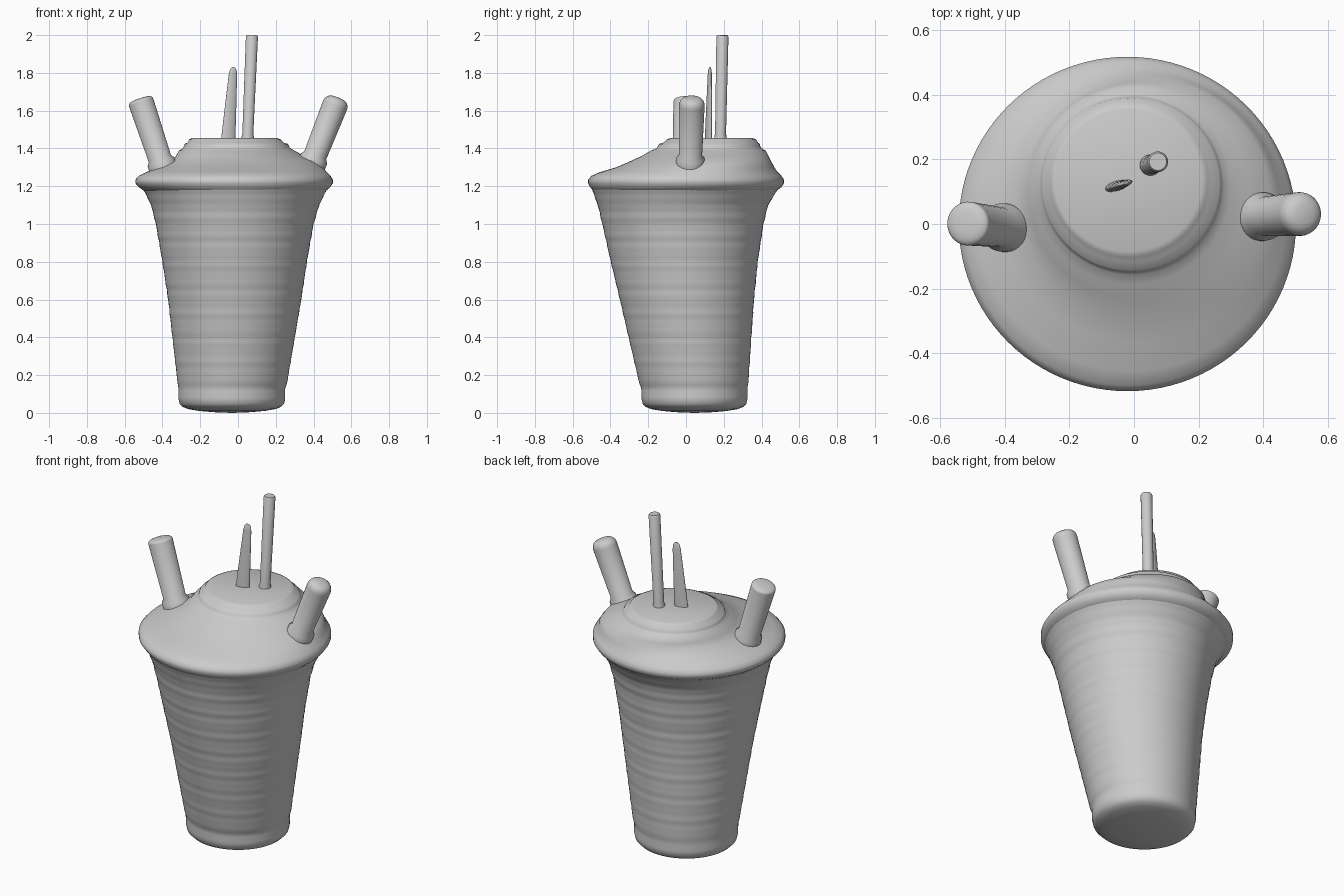
import bpy
import bmesh
import math
from mathutils import Vector

default_cube = bpy.data.objects.get("Cube")
if default_cube:
    bpy.data.objects.remove(default_cube, do_unlink=True)

SEGMENTS = 96


def make_material(name, colour):
    material = bpy.data.materials.new(name)
    material.use_nodes = True
    material.diffuse_color = colour
    material.node_tree.nodes["Principled BSDF"].inputs["Base Color"].default_value = colour
    return material


grey = make_material("plain grey", (0.6, 0.6, 0.6, 1))


def loft(name, loops, angle=40):
    """Skin a stack of closed loops, cap both ends and smooth the result."""
    mesh = bpy.data.meshes.new(name)
    bm = bmesh.new()
    rings = [[bm.verts.new(point) for point in loop] for loop in loops]
    count = len(rings[0])
    for lower, upper in zip(rings, rings[1:]):
        for i in range(count):
            j = (i + 1) % count
            bm.faces.new((lower[i], lower[j], upper[j], upper[i]))
    bm.faces.new(list(reversed(rings[0])))
    bm.faces.new(rings[-1])
    bmesh.ops.recalc_face_normals(bm, faces=bm.faces)
    bm.to_mesh(mesh)
    bm.free()
    mesh.materials.append(grey)
    part = bpy.data.objects.new(name, mesh)
    bpy.context.collection.objects.link(part)
    bpy.ops.object.select_all(action="DESELECT")
    part.select_set(True)
    bpy.context.view_layer.objects.active = part
    bpy.ops.object.shade_smooth_by_angle(angle=math.radians(angle))


def oval(z, left, right, front, back, scale=1.0):
    """Horizontal oval loop that fits the given extents."""
    centre_x, centre_y = (left + right) / 2, (front + back) / 2
    radius_x, radius_y = (right - left) / 2 * scale, (back - front) / 2 * scale
    turns = [math.tau * i / SEGMENTS for i in range(SEGMENTS)]
    return [(centre_x + radius_x * math.cos(t), centre_y + radius_y * math.sin(t), z)
            for t in turns]


def rod(name, base, tip, stations, flatten=1.0, turn=0.0, sides=32):
    """Tapered rod; stations are (fraction along the axis, radius)."""
    base, tip = Vector(base), Vector(tip)
    axis = tip - base
    facing = axis.to_track_quat("Z", "Y")
    loops = []
    for fraction, radius in stations:
        loop = []
        for i in range(sides):
            t = math.tau * i / sides
            u, v = math.cos(t) * radius, math.sin(t) * radius * flatten
            offset = Vector((u * math.cos(turn) - v * math.sin(turn),
                             u * math.sin(turn) + v * math.cos(turn), 0))
            loop.append(base + axis * fraction + facing @ offset)
        loops.append(loop)
    loft(name, loops)


# Cup: leaning tapered wall with fine horizontal ripples and a domed underside
wall = [
    (0.075, -0.315, 0.25, -0.235, 0.325),
    (0.13, -0.315, 0.25, -0.237, 0.325),
    (0.16, -0.32, 0.26, -0.248, 0.33),
    (0.6, -0.37, 0.335, -0.35, 0.36),
    (0.8, -0.4, 0.365, -0.398, 0.38),
    (1.0, -0.435, 0.4, -0.443, 0.41),
    (1.1, -0.46, 0.43, -0.467, 0.435),
    (1.19, -0.505, 0.475, -0.5, 0.49),
]
foot = wall[0][1:]
dome = [(0, 0.02), (0.05, 0.35), (0.14, 0.62), (0.27, 0.82), (0.42, 0.92), (0.65, 0.98)]
cup_loops = [oval(wall[0][0] * rise, *foot, scale) for rise, scale in dome]
for low, high in zip(wall, wall[1:]):
    steps = max(2, round((high[0] - low[0]) / 0.012))
    for step in range(steps):
        mix = step / steps
        row = [a + (b - a) * mix for a, b in zip(low, high)]
        ripple = 0.002 * math.sin(row[0] * 75) + 0.0015 * math.sin(row[0] * 123)
        cup_loops.append(oval(*row, 1 + (ripple if row[0] > 0.16 else 0)))
cup_loops.append(oval(*wall[-1]))
loft("cup", cup_loops)

# Lid: rolled rim, off-centre sloping shoulder and stepped raised top
lid_rows = [
    (1.17, -0.49, 0.46, -0.488, 0.472),
    (1.195, -0.525, 0.488, -0.507, 0.505),
    (1.215, -0.543, 0.502, -0.518, 0.518),
    (1.235, -0.543, 0.502, -0.518, 0.518),
    (1.255, -0.525, 0.49, -0.5, 0.505),
    (1.275, -0.485, 0.47, -0.455, 0.485),
    (1.3, -0.42, 0.45, -0.37, 0.468),
    (1.33, -0.36, 0.42, -0.3, 0.452),
    (1.36, -0.328, 0.35, -0.235, 0.437),
    (1.388, -0.313, 0.3, -0.187, 0.423),
    (1.4, -0.293, 0.278, -0.157, 0.401),
    (1.412, -0.287, 0.27, -0.148, 0.393),
    (1.424, -0.283, 0.264, -0.143, 0.39),
    (1.431, -0.266, 0.24, -0.118, 0.381),
    (1.447, -0.259, 0.228, -0.102, 0.372),
    (1.454, -0.245, 0.21, -0.085, 0.355),
]
loft("lid", [oval(*row) for row in lid_rows], 60)

# Straw and flat stirring stick standing in the raised top
rod("straw", (0.05, 0.182, 1.43), (0.074, 0.193, 2.0),
    [(0, 0.034), (0.06, 0.032), (0.08, 0.029), (0.985, 0.032), (1, 0.027)])
rod("stirring_stick", (-0.053, 0.118, 1.43), (-0.024, 0.127, 1.83),
    [(0, 0.04), (0.5, 0.031), (0.9, 0.023), (0.97, 0.018), (1, 0.007)],
    flatten=0.4, turn=math.pi / 2)


# Short pegs leaning outward from the shoulder, each with a collar
def peg(name, base, tip, dome_share):
    stations = [(0, 0.075), (0.1, 0.075), (0.15, 0.062), (1 - dome_share, 0.068)]
    for i in range(1, 7):
        t = math.pi / 2 * i / 6
        stations.append((1 - dome_share + dome_share * math.sin(t),
                         max(0.068 * math.cos(t) ** 0.6, 0.004)))
    rod(name, base, tip, stations)


peg("right_peg", (-0.395, -0.012, 1.29), (-0.52, 0.002, 1.665), 0.05)
peg("left_peg", (0.388, 0.022, 1.31), (0.53, 0.032, 1.67), 0.12)
